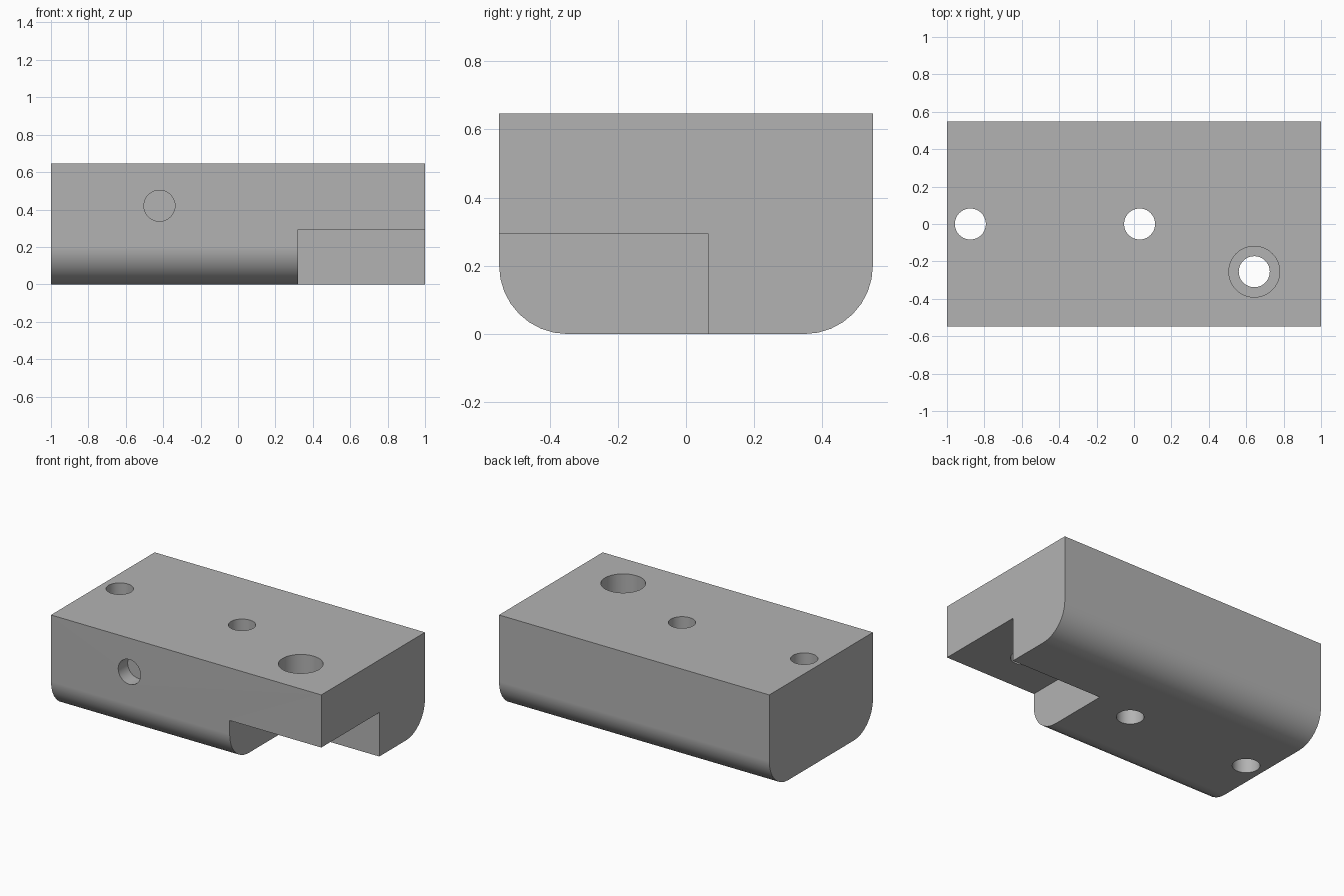
import bpy
import bmesh
import math
from mathutils import Matrix, Vector

if "Cube" in bpy.data.objects:
    bpy.data.objects.remove(bpy.data.objects["Cube"], do_unlink=True)

LENGTH, WIDTH, HEIGHT = 2.0, 1.096, 0.646
FILLET = 0.2
HOLE_R = 0.083

grey = bpy.data.materials.new("plain grey")
grey.use_nodes = True
GREY = (0.45, 0.45, 0.45, 1)
grey.diffuse_color = GREY
grey.node_tree.nodes["Principled BSDF"].inputs["Base Color"].default_value = GREY


def make_object(name, bm):
    mesh = bpy.data.meshes.new(name)
    bm.to_mesh(mesh)
    bm.free()
    mesh.materials.append(grey)
    obj = bpy.data.objects.new(name, mesh)
    bpy.context.collection.objects.link(obj)
    return obj


def box(low, high):
    low, high = Vector(low), Vector(high)
    bm = bmesh.new()
    place = Matrix.Translation((low + high) / 2) @ Matrix.Diagonal((*(high - low), 1))
    bmesh.ops.create_cube(bm, size=1, matrix=place)
    return bm


def drill(name, start, end, radius):
    """Cylinder cutter running from start to end."""
    start, end = Vector(start), Vector(end)
    axis = end - start
    turn = axis.to_track_quat("Z", "Y").to_matrix().to_4x4()
    bm = bmesh.new()
    bmesh.ops.create_cone(bm, cap_ends=True, segments=40, radius1=radius, radius2=radius,
                          depth=axis.length, matrix=Matrix.Translation((start + end) / 2) @ turn)
    return make_object(name, bm)


# Block with both long bottom edges rounded
bm = box((-LENGTH / 2, -WIDTH / 2, 0), (LENGTH / 2, WIDTH / 2, HEIGHT))
long_edges = [e for e in bm.edges
              if all(v.co.z < 0.01 for v in e.verts)
              and abs(e.verts[0].co.x - e.verts[1].co.x) > 1]
bmesh.ops.bevel(bm, geom=long_edges, offset=FILLET, offset_type="OFFSET",
                segments=8, profile=0.5, affect="EDGES")
block = make_object("mounting_block", bm)

# Corner notch, vertical holes, counterbore and blind side hole
notch_top = 0.294
bolt_x, bolt_y = 0.643, -0.255
cutters = [
    make_object("notch_cutter", box((0.322, -1, -0.2), (1.2, 0.065, notch_top))),
    drill("end_hole_cutter", (-0.875, 0, -0.1), (-0.875, 0, 0.8), HOLE_R),
    drill("middle_hole_cutter", (0.03, 0, -0.1), (0.03, 0, 0.8), HOLE_R),
    drill("bolt_hole_cutter", (bolt_x, bolt_y, -0.1), (bolt_x, bolt_y, 0.8), HOLE_R),
    drill("counterbore_cutter", (bolt_x, bolt_y, 0.47), (bolt_x, bolt_y, 0.8), 0.136),
    drill("side_hole_cutter", (-0.42, -0.8, 0.42), (-0.42, 0.1 - WIDTH / 2, 0.42), HOLE_R),
]
for cutter in cutters:
    cut = block.modifiers.new(cutter.name, "BOOLEAN")
    cut.operation = "DIFFERENCE"
    cut.solver = "EXACT"
    cut.object = cutter

# Bake the cuts, then remove the cutters
bpy.context.view_layer.update()
graph = bpy.context.evaluated_depsgraph_get()
cut_mesh = bpy.data.meshes.new_from_object(block.evaluated_get(graph))
block.modifiers.clear()
block.data = cut_mesh
for cutter in cutters:
    bpy.data.objects.remove(cutter, do_unlink=True)

# Smooth rounds and bores, crisp flats
bpy.ops.object.select_all(action="DESELECT")
block.select_set(True)
bpy.context.view_layer.objects.active = block
bpy.ops.object.shade_smooth_by_angle(angle=math.radians(30))
normals = block.modifiers.new("flat_face_normals", "WEIGHTED_NORMAL")
normals.keep_sharp = True
